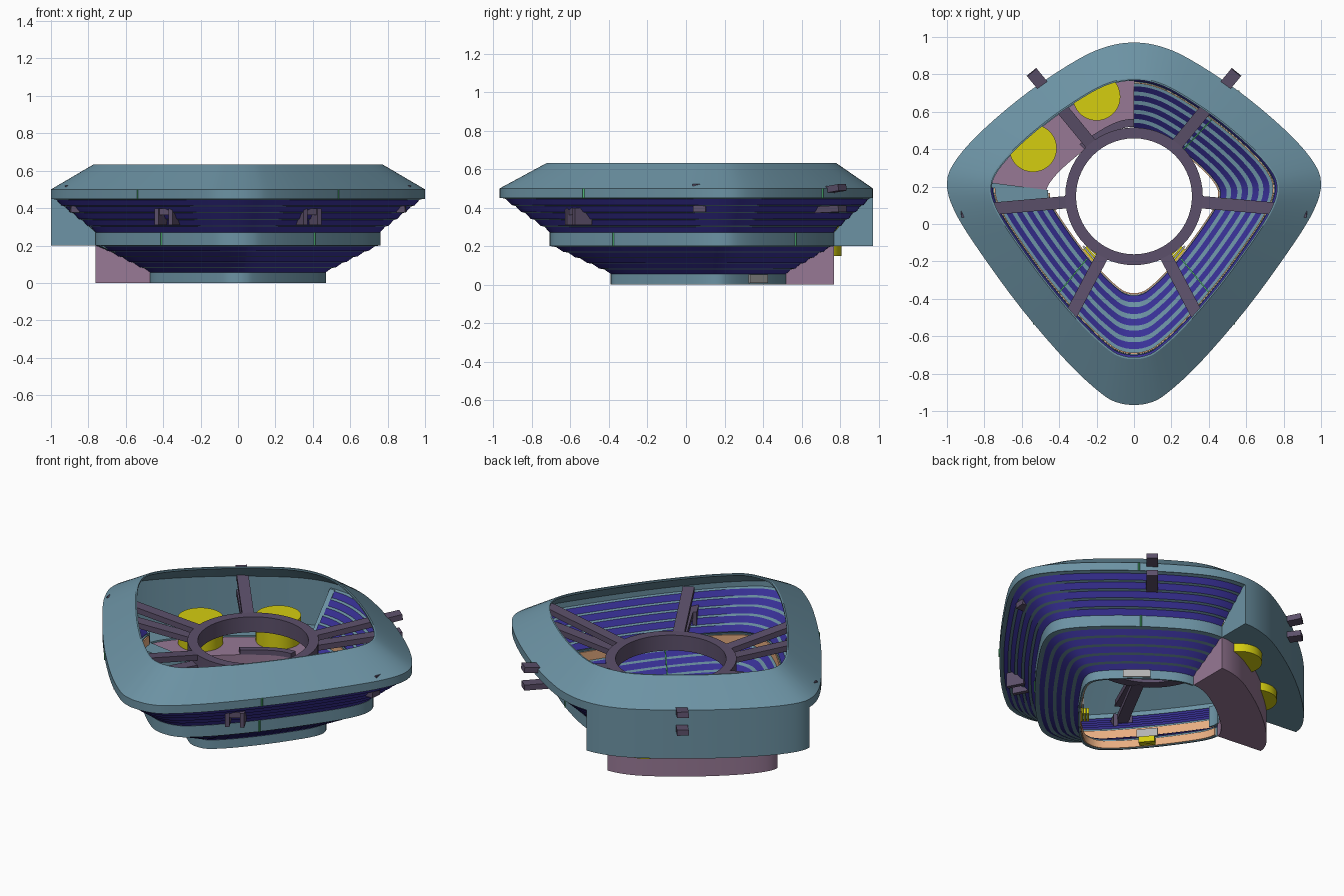
import bpy, bmesh, math
from mathutils import Vector, Matrix

if "Cube" in bpy.data.objects:
    bpy.data.objects.remove(bpy.data.objects["Cube"])


def mat(name, r, g, b):
    m = bpy.data.materials.new(name)
    m.diffuse_color = (r, g, b, 1)
    m.use_nodes = True
    m.node_tree.nodes["Principled BSDF"].inputs["Base Color"].default_value = m.diffuse_color
    return m


STEEL = mat("steel_blue", .15, .29, .37)
INDIGO = mat("indigo", .04, .03, .31)
FRAME = mat("frame_purple", .107, .08, .145)
MAUVE = mat("mauve", .31, .19, .30)
YELLOW = mat("yellow", .66, .61, .005)
ORANGE = mat("orange", .80, .42, .22)
GREEN = mat("green", .08, .5, .18)
GREY = mat("grey", .45, .45, .45)

# Rounded kite outline: right half from back tip to front tip, mirrored and smoothed
HALF = [(0, .97), (.14, .95), (.3, .88), (.56, .71), (.8, .51), (.95, .345), (1, .22),
        (.96, .07), (.83, -.14), (.6, -.455), (.35, -.745), (.17, -.91), (.08, -.957), (0, -.967)]
CTRL = [Vector(p) for p in HALF + [(-x, y) for x, y in HALF[-2:0:-1]]]
SUB = 4
OUT = []
for i in range(len(CTRL)):
    a, b, c, d = (CTRL[(i + k) % len(CTRL)] for k in (-1, 0, 1, 2))
    for j in range(SUB):
        t = j / SUB
        OUT.append(.5 * (2 * b + (c - a) * t + (2 * a - 5 * b + 4 * c - d) * t * t
                         + (3 * b - a - 3 * c + d) * t ** 3))
N = len(OUT)
LEFT = N - 6 * SUB          # outline index of the left corner


def at(i, s, z):
    """Point on the outline, scaled by s towards the axis."""
    p = OUT[i % N]
    return Vector((p.x * s, .12 + (p.y - .12) * s, z))


def finish(bm, name, mats, smooth=True):
    bmesh.ops.recalc_face_normals(bm, faces=bm.faces)
    me = bpy.data.meshes.new(name)
    bm.to_mesh(me)
    bm.free()
    ob = bpy.data.objects.new(name, me)
    bpy.context.collection.objects.link(ob)
    for m in mats:
        me.materials.append(m)
    if smooth:
        bpy.ops.object.select_all(action='DESELECT')
        ob.select_set(True)
        bpy.context.view_layer.objects.active = ob
        bpy.ops.object.shade_smooth_by_angle(angle=math.radians(25))
    return ob


def sweep(name, section, start, end, *mats, slots=None):
    """Sweep a closed (scale, z) section along part of the outline."""
    full = end - start >= N
    bm = bmesh.new()
    rows = [[bm.verts.new(at(i, s, z)) for s, z in section]
            for i in range(start, end if full else end + 1)]
    n = len(section)
    for r in range(len(rows) if full else len(rows) - 1):
        p, q = rows[r], rows[(r + 1) % len(rows)]
        for k in range(n):
            f = bm.faces.new((p[k], p[(k + 1) % n], q[(k + 1) % n], q[k]))
            f.material_index = slots[k] if slots else 0
    if not full:
        bm.faces.new(rows[0])
        bm.faces.new(rows[-1])
    return finish(bm, name, mats)


def rect(s0, s1, z0, z1):
    return [(s0, z0), (s1, z0), (s1, z1), (s0, z1)]


def beam(name, p, q, w, h, m):
    """Box running from p to q."""
    p, q = Vector(p), Vector(q)
    d = (q - p).normalized()
    side = d.cross(Vector((0, 0, 1)))
    side = side.normalized() if side.length > .01 else Vector((1, 0, 0))
    up = side.cross(d)
    bm = bmesh.new()
    bmesh.ops.create_cube(bm, size=1)
    rot = Matrix((side, d, up)).transposed().to_4x4()
    bmesh.ops.transform(bm, verts=bm.verts, matrix=Matrix.Translation((p + q) / 2) @ rot
                        @ Matrix.Diagonal((w, (q - p).length, h, 1)))
    return finish(bm, name, [m], False)


def bellows(name, s0, z0, s1, z1, folds):
    """Stepped ring wall with alternating steep indigo and shallow blue folds."""
    line, cols = [(s0, z0)], []
    ds, dz = (s1 - s0) / folds, (z1 - z0) / folds
    for i in range(folds):
        line += [(s0 + ds * (i + .58), z0 + dz * (i + .85)), (s0 + ds * (i + 1), z0 + dz * (i + 1))]
        cols += [0, 1]
    inner = [(s - .006, z + .01) for s, z in reversed(line)]
    sweep(name, line + inner, 0, LEFT, INDIGO, STEEL, slots=cols + [1] + cols[::-1] + [1])


# Bands, folds and top rim
sweep("bottom_band", rect(.458, .47, 0, .055), 0, LEFT, STEEL)
sweep("bottom_liner", rect(.45, .457, .004, .05), 0, LEFT, ORANGE)
bellows("lower_bellows", .468, .055, .755, .2, 5)
sweep("middle_band", rect(.75, .762, .2, .27), 0, LEFT, STEEL)
sweep("middle_liner", rect(.742, .749, .2, .265), 0, LEFT, ORANGE)
bellows("upper_bellows", .76, .27, .99, .45, 5)
sweep("top_rim", [(1, .45), (1, .5), (.775, .632), (.765, .632), (.765, .622), (.985, .492), (.985, .45)],
      0, N, STEEL)

# Solid back-left quadrant: outer wall, floor, end caps and base block
sweep("quadrant_wall", rect(.985, 1, .2, .46), LEFT, N, STEEL)
sweep("quadrant_floor", rect(.76, .985, .2, .21), LEFT, N, STEEL)
cap = [(.76, .2), (1, .2), (1, .46), (.97, .46), (.76, .27)]
sweep("quadrant_side_cap", cap, LEFT, LEFT + 1, STEEL)
sweep("quadrant_back_cap", cap, N - 1, N, STEEL)
sweep("base_block", rect(.47, .762, 0, .2), LEFT, N, MAUVE)
sweep("base_inner_lip", rect(.47, .52, .2, .23), N - 12, N, FRAME)
sweep("corner_ramp", [(.46, .075), (.76, .2), (.76, .212), (.46, .205)], LEFT - 3, LEFT + 1, STEEL)

# Yellow drums
for k, (x, y) in enumerate(((-.54, .405), (-.2, .68))):
    bm = bmesh.new()
    bmesh.ops.create_cone(bm, cap_ends=True, segments=40, radius1=.127, radius2=.127, depth=.205,
                          matrix=Matrix.Translation((x, y, .252)))
    finish(bm, "drum_%d" % k, [YELLOW])

# Central ring
bm = bmesh.new()
SEG = 56
sec = [(.31, .36), (.368, .36), (.368, .455), (.31, .455)]
rows = [[bm.verts.new((r * math.cos(a), .148 + r * math.sin(a), z)) for r, z in sec]
        for a in (2 * math.pi * i / SEG for i in range(SEG))]
for i in range(SEG):
    p, q = rows[i], rows[(i + 1) % SEG]
    for k in range(4):
        bm.faces.new((p[k], p[(k + 1) % 4], q[(k + 1) % 4], q[k]))
finish(bm, "central_ring", [FRAME])

# Paired rising spokes: angle, upper and lower outer radius; the back pair passes through the wall
for side, sx in (("right", 1), ("left", -1)):
    for label, ang, r_up, r_low in (("back", 50.5, .86, .86), ("middle", -5, .93, .9), ("front", -62, .82, .84)):
        a = math.radians(ang)
        dx, dy = sx * math.cos(a), math.sin(a)
        for level, rad, z0, z1 in (("upper", r_up, .435, .505), ("lower", r_low, .375, .395)):
            if label == "front" and level == "lower":
                z1 = .38
            beam("%s_%s_spoke_%s" % (label, side, level),
                 (dx * .345, .148 + dy * .345, z0), (dx * rad, .148 + dy * rad, z1), .066, .034, FRAME)
        if label == "front":
            # bracket legs under the front spoke ends
            for e in (-1, 1):
                ex, ey = -dy * e * .042, dx * e * .042
                beam("front_%s_bracket_leg" % side,
                     (dx * .75 + ex, .148 + dy * .75 + ey, .354),
                     (dx * .85 + ex, .148 + dy * .85 + ey, .354), .024, .088, FRAME)

# Small fittings at the middle of each folded side
for k, i in enumerate((12, 37, N - 37)):
    t = (at(i + 1, 1, 0) - at(i - 1, 1, 0)).normalized()
    nrm = Vector((t.y, -t.x, 0))
    for s, z0, z1 in ((.762, .2, .27), (1, .45, .5)):
        beam("seam_marker", at(i, s, z0), at(i, s, z1), .008, .008, GREEN)
    beam("seam_strip", at(i, .47, .09), at(i, .745, .225), .007, .006, GREEN)
    p = at(i, .435, .08)
    beam("inner_plate", p - t * .06, p + t * .06, .01, .05, GREY)
    if k:
        p = at(i, .425, .024)
        for e in (-1, 0, 1):
            beam("latch_bar", p + nrm * .017 * e - t * .045, p + nrm * .017 * e + t * .045,
                 .013, .036, YELLOW)
beam("side_plate", at(11, .474, .03), at(15, .474, .03), .012, .045, GREY)
